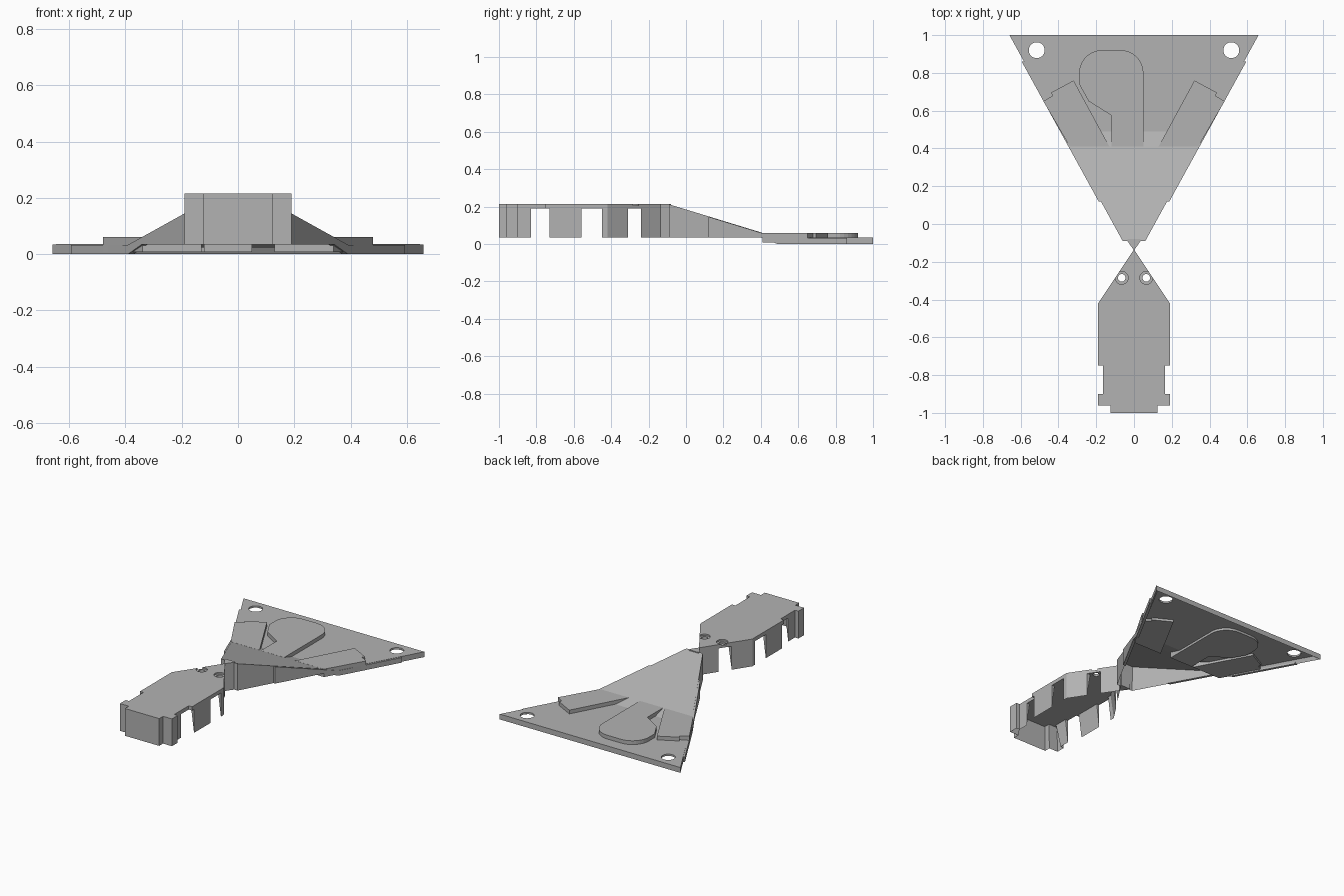
import bpy, bmesh, math
from mathutils import Matrix

cube = bpy.data.objects.get("Cube")
if cube:
    bpy.data.objects.remove(cube, do_unlink=True)

grey = bpy.data.materials.new("plain grey")
grey.use_nodes = True
colour = (0.45, 0.45, 0.45, 1)
grey.diffuse_color = colour
grey.node_tree.nodes["Principled BSDF"].inputs["Base Color"].default_value = colour

ROOF, SKIRT = 0.215, 0.035


def finish(bm, name):
    bmesh.ops.recalc_face_normals(bm, faces=bm.faces)
    mesh = bpy.data.meshes.new(name)
    bm.to_mesh(mesh)
    bm.free()
    mesh.materials.append(grey)
    obj = bpy.data.objects.new(name, mesh)
    bpy.context.collection.objects.link(obj)
    return obj


def prism(name, points, z0, z1, hollow=None):
    """Extruded outline; hollow = (wall, roof) thickness opens it from below."""
    bm = bmesh.new()
    base = bm.faces.new([bm.verts.new((x, y, z0)) for x, y in points])
    geom = bmesh.ops.extrude_face_region(bm, geom=[base], use_keep_orig=True)["geom"]
    for v in geom:
        if isinstance(v, bmesh.types.BMVert):
            v.co.z = z1
    bmesh.ops.recalc_face_normals(bm, faces=bm.faces)
    if hollow:
        bmesh.ops.inset_region(bm, faces=[base], thickness=hollow[0], use_even_offset=True)
        for v in base.verts:
            v.co.z = z1 - hollow[1]
    return finish(bm, name)


def mirrored(half):
    return half + [(-x, y) for x, y in reversed(half) if x > 0]


def cylinder(x, y, r, z0, z1):
    ring = [(x + r * math.cos(i * math.tau / 32), y + r * math.sin(i * math.tau / 32))
            for i in range(32)]
    return prism("cutter", ring, z0, z1)


def box(x0, x1, y0, y1, z0, z1):
    return prism("cutter", [(x0, y0), (x1, y0), (x1, y1), (x0, y1)], z0, z1)


def cut(obj, cutters):
    for c in cutters:
        mod = obj.modifiers.new("cut", "BOOLEAN")
        mod.operation, mod.solver, mod.object = "DIFFERENCE", "EXACT", c
    bpy.context.view_layer.update()
    deps = bpy.context.evaluated_depsgraph_get()
    mesh = bpy.data.meshes.new_from_object(obj.evaluated_get(deps))
    obj.modifiers.clear()
    obj.data = mesh
    for c in cutters:
        bpy.data.objects.remove(c, do_unlink=True)


# Hollow front body with side windows and two counterbored screw holes
body = prism("front_body", mirrored([
    (0.125, -1), (0.125, -0.96), (0.19, -0.96), (0.19, -0.9), (0.165, -0.9),
    (0.165, -0.75), (0.19, -0.75), (0.19, -0.42), (0, -0.135)][::-1]),
    SKIRT, ROOF, hollow=(0.02, 0.025))
cutters = [box(-0.3, 0.3, a, b, 0, 0.19)
           for a, b in ((-0.83, -0.73), (-0.56, -0.45), (-0.31, -0.24))]
for s in (-1, 1):
    cutters.append(cylinder(s * 0.065, -0.285, 0.034, 0.205, 0.3))
    cutters.append(cylinder(s * 0.065, -0.285, 0.02, 0.1, 0.3))
cut(body, cutters)

# Small neck joining body and wing
prism("neck", [(0.035, -0.08), (-0.035, -0.08), (-0.035, -0.09), (0, -0.14), (0.035, -0.09)],
      SKIRT, ROOF)


def edge_x(y):
    return 0.06 + 0.55 * (y + 0.09)


def top_z(y):
    return max(SKIRT, ROOF - 0.305 * (y + 0.1)) if y > -0.1 else ROOF


def low_z(y):
    return SKIRT * min(1, max(0, (0.49 - y) / 0.09))


# Triangular wing: sloped sheet with a skirt, hollow below
bm = bmesh.new()
rows = []
for y in (-0.09, 0.4, 0.49, 1.0):
    rows.append([bm.verts.new((s * edge_x(y), y, z))
                 for s, z in ((-1, top_z(y)), (1, top_z(y)), (1, low_z(y)), (-1, low_z(y)))])
under = []
for a, b in zip(rows, rows[1:]):
    for i in range(4):
        j = (i + 1) % 4
        f = bm.faces.new((a[i], a[j], b[j], b[i]))
        if i == 2:
            under.append(f)
bm.faces.new(rows[0])
bm.faces.new(rows[-1])
bmesh.ops.recalc_face_normals(bm, faces=bm.faces)
bmesh.ops.inset_region(bm, faces=under, thickness=0.015, use_even_offset=True, use_boundary=True)
for v in {v for f in under for v in f.verts}:
    v.co.z = top_z(v.co.y) - 0.012
wing = finish(bm, "wing")
cut(wing, [cylinder(s * 0.515, 0.92, 0.042, -0.1, 0.2) for s in (-1, 1)])

# Side rails along the wing edges, and raised slanted pads
for s, side in ((1, "left"), (-1, "right")):
    bm = bmesh.new()
    rings = []
    for y in (0.12, 0.4, 0.49, 0.86):
        x = edge_x(y)
        rings.append([bm.verts.new((s * (x + d), y, z)) for d, z in (
            (-0.008, top_z(y) - 0.002), (0.012, top_z(y) - 0.002),
            (0.012, low_z(y)), (-0.008, low_z(y)))])
    for a, b in zip(rings, rings[1:]):
        for i in range(4):
            j = (i + 1) % 4
            bm.faces.new((a[i], a[j], b[j], b[i]))
    bm.faces.new(rings[0])
    bm.faces.new(rings[-1])
    finish(bm, side + "_rail")
    prism(side + "_pad", [(s * x, y) for x, y in (
        (0.13, 0.41), (0.32, 0.76), (0.44, 0.695), (0.43, 0.68), (0.48, 0.65), (0.34, 0.41))],
        0.008, 0.06)

# Raised centre pad with a rounded end
outline = [(-0.24, 0.65), (-0.12, 0.575), (-0.12, 0.41), (0.05, 0.41)]
for cx, start in ((-0.07, 0), (-0.17, 90)):
    for k in range(9):
        t = math.radians(start + k * 90 / 8)
        outline.append((cx + 0.12 * math.cos(t), 0.8 + 0.12 * math.sin(t)))
outline.append((-0.29, 0.74))
prism("centre_pad", outline, 0.008, 0.06)
